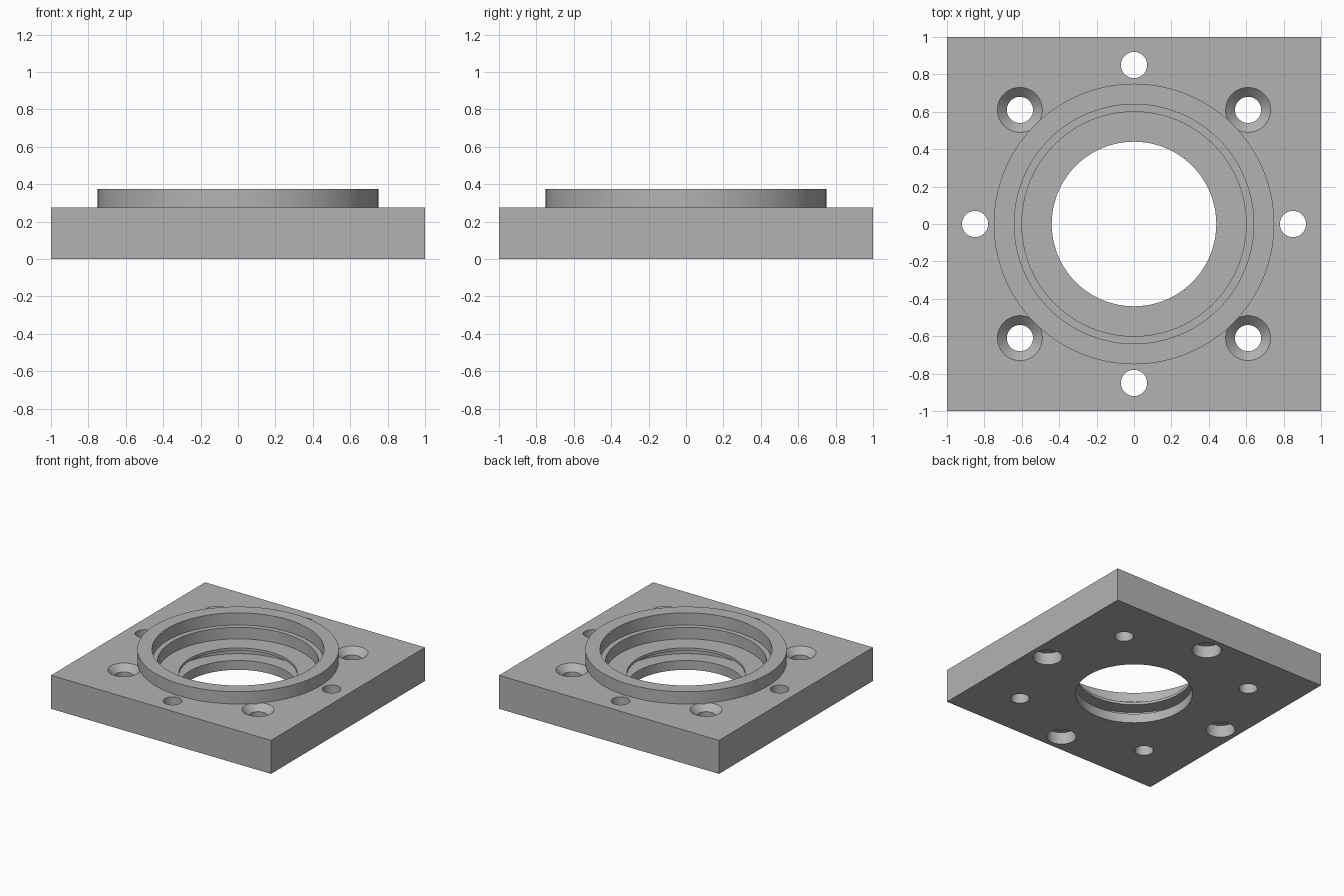
import bpy
from math import cos, sin, tau, radians

default = bpy.data.objects.get("Cube")
if default:
    bpy.data.objects.remove(default, do_unlink=True)

SEGMENTS = 96
PLATE_TOP = 0.275
RING_TOP = 0.375

metal = bpy.data.materials.new("plain grey metal")
metal.use_nodes = True
grey = (0.45, 0.45, 0.45, 1)
metal.diffuse_color = grey
metal.node_tree.nodes["Principled BSDF"].inputs["Base Color"].default_value = grey


def lathe(name, profile, x=0, y=0):
    """Solid turned about z from (radius, height) points, bottom to top."""
    n = SEGMENTS
    verts = [(x + r * cos(tau * i / n), y + r * sin(tau * i / n), z)
             for r, z in profile for i in range(n)]
    faces = [(k * n + i, k * n + (i + 1) % n, (k + 1) * n + (i + 1) % n, (k + 1) * n + i)
             for k in range(len(profile) - 1) for i in range(n)]
    last = (len(profile) - 1) * n
    faces.append(tuple(reversed(range(n))))
    faces.append(tuple(range(last, last + n)))
    mesh = bpy.data.meshes.new(name)
    mesh.from_pydata(verts, [], faces)
    mesh.materials.append(metal)
    obj = bpy.data.objects.new(name, mesh)
    bpy.context.collection.objects.link(obj)
    return obj


def combine(target, tool, operation):
    """Apply a boolean and discard the tool."""
    bpy.context.view_layer.objects.active = target
    mod = target.modifiers.new(tool.name, "BOOLEAN")
    mod.operation = operation
    mod.solver = "EXACT"
    mod.object = tool
    bpy.ops.object.modifier_apply(modifier=mod.name)
    bpy.data.objects.remove(tool, do_unlink=True)


# Square base plate
bpy.ops.mesh.primitive_cube_add(size=1, location=(0, 0, PLATE_TOP / 2))
plate = bpy.context.object
plate.name = "flange_plate"
plate.scale = (2, 2, PLATE_TOP)
bpy.ops.object.transform_apply(location=True, scale=True)
plate.data.materials.append(metal)

# Corner screw holes, countersunk from above
for sx in (-1, 1):
    for sy in (-1, 1):
        hole = lathe("countersunk_hole",
                     [(0.07, -0.1), (0.07, PLATE_TOP - 0.05), (0.12, PLATE_TOP), (0.17, PLATE_TOP + 0.05)],
                     0.61 * sx, 0.61 * sy)
        combine(plate, hole, "DIFFERENCE")

# Mid-side holes, counterbored from below
for x, y in ((1, 0), (-1, 0), (0, 1), (0, -1)):
    hole = lathe("counterbored_hole", [(0.11, -0.1), (0.11, 0.1), (0.07, 0.1), (0.07, 0.4)],
                 0.85 * x, 0.85 * y)
    combine(plate, hole, "DIFFERENCE")

# Raised collar
combine(plate, lathe("collar", [(0.75, 0.15), (0.75, RING_TOP)]), "UNION")

# Stepped centre bore with an inner seal groove
bore = lathe("stepped_bore", [
    (0.44, -0.1), (0.44, 0.077), (0.56, 0.077), (0.56, 0.158), (0.44, 0.158),
    (0.44, 0.18), (0.60, 0.18), (0.60, PLATE_TOP), (0.64, PLATE_TOP), (0.64, 0.5)])
combine(plate, bore, "DIFFERENCE")

bpy.ops.object.select_all(action="DESELECT")
plate.select_set(True)
bpy.context.view_layer.objects.active = plate
bpy.ops.object.shade_smooth_by_angle(angle=radians(30))
